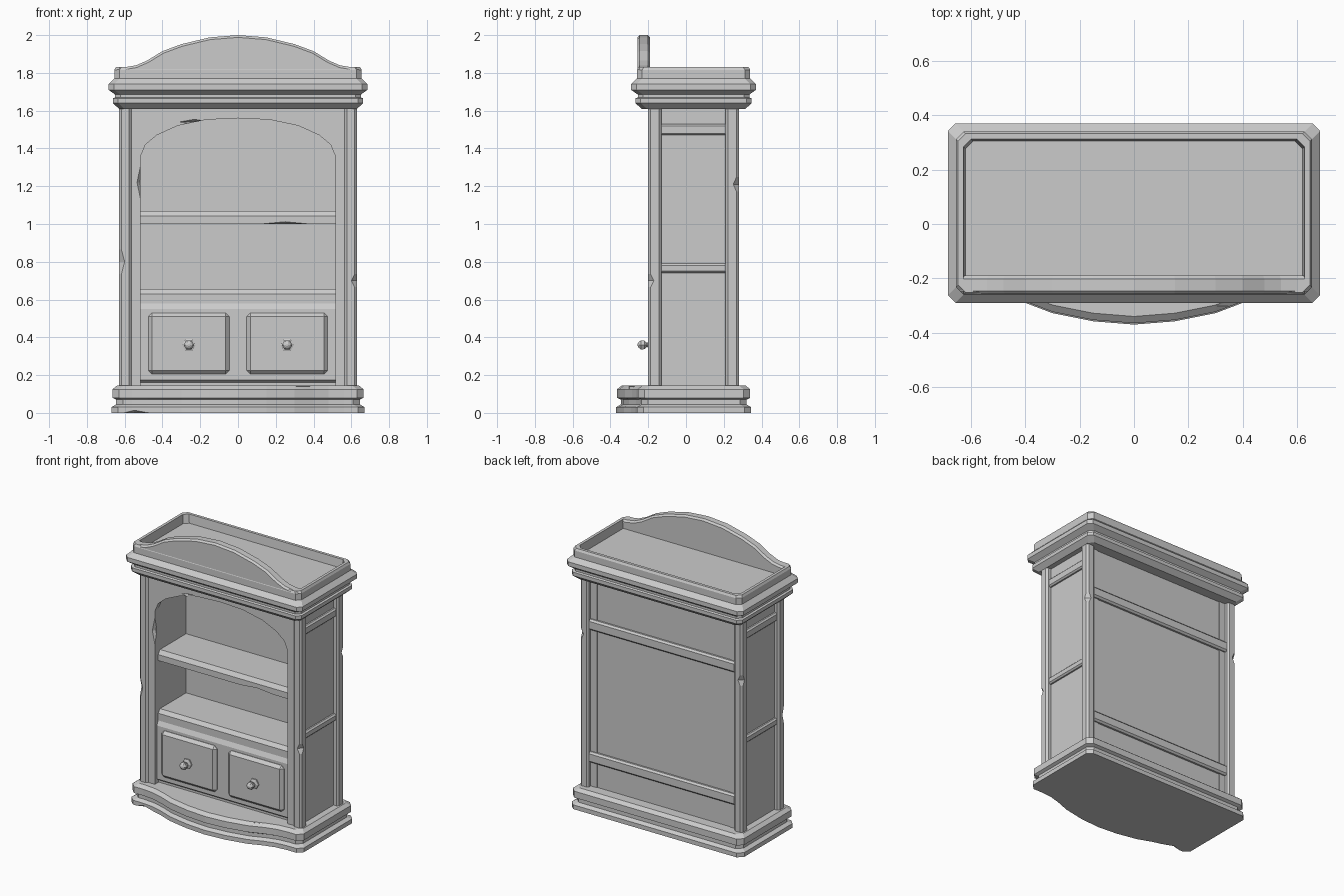
import bpy, bmesh
from mathutils import Vector

old = bpy.data.objects.get("Cube")
if old:
    bpy.data.objects.remove(old, do_unlink=True)

mat = bpy.data.materials.new("plain grey")
mat.use_nodes = True
GREY = (0.6, 0.6, 0.6, 1)
mat.diffuse_color = GREY
mat.node_tree.nodes["Principled BSDF"].inputs["Base Color"].default_value = GREY


def finish(name, bm, bevel=0):
    bmesh.ops.recalc_face_normals(bm, faces=bm.faces)
    me = bpy.data.meshes.new(name)
    bm.to_mesh(me)
    bm.free()
    me.materials.append(mat)
    ob = bpy.data.objects.new(name, me)
    bpy.context.collection.objects.link(ob)
    if bevel:
        m = ob.modifiers.new("bevel", "BEVEL")
        m.width, m.segments, m.limit_method = bevel, 1, "ANGLE"
    return ob


def loft(name, rings, bevel=0):
    """Skin a stack of equal rings and cap both ends."""
    bm = bmesh.new()
    loops = [[bm.verts.new(p) for p in r] for r in rings]
    n = len(loops[0])
    for a, b in zip(loops, loops[1:]):
        for i in range(n):
            j = (i + 1) % n
            bm.faces.new((a[i], a[j], b[j], b[i]))
    bm.faces.new(loops[0][::-1])
    bm.faces.new(loops[-1])
    return finish(name, bm, bevel)


def box(name, x, y, z, bevel=0):
    ring = [(x[0], y[0]), (x[1], y[0]), (x[1], y[1]), (x[0], y[1])]
    return loft(name, [[(a, b, h) for a, b in ring] for h in z], bevel)


def along_x(name, profile, half):
    return loft(name, [[(x, y, z) for y, z in profile] for x in (-half, half)])


def along_y(name, profile, y0, y1, bevel=0):
    return loft(name, [[(x, y, z) for x, z in profile] for y in (y0, y1)], bevel)


def mirrored(half):
    """Half a curve from the centre outward, made into a left to right curve."""
    return [(-x, v) for x, v in half[:0:-1]] + half


def chip(ob, spots):
    """Knock worn nicks out of edges: each spot is centre, radii."""
    cutters = []
    for c, r in spots:
        bm = bmesh.new()
        for axis in range(3):
            for s in (-1, 1):
                p = Vector(c)
                p[axis] += s * r[axis]
                bm.verts.new(p)
        bmesh.ops.convex_hull(bm, input=bm.verts)
        cut = finish("chip_cutter", bm)
        cut.hide_render = True
        m = ob.modifiers.new("chip", "BOOLEAN")
        m.operation, m.solver, m.object = "DIFFERENCE", "EXACT", cut
        cutters.append(cut)
    deps = bpy.context.evaluated_depsgraph_get()
    me = bpy.data.meshes.new_from_object(ob.evaluated_get(deps))
    ob.modifiers.clear()
    ob.data = me
    for cut in cutters:
        bpy.data.objects.remove(cut, do_unlink=True)


# Plinth with a serpentine front
front = mirrored([(0, -.37), (.15, -.358), (.3, -.328), (.4, -.29), (.48, -.268), (.56, -.26)])


def plinth_ring(z, d):
    x, back, end, c = .67 - d, .345 - d, -.26 + d, .035
    ring = [(-x, end + c), (-x + c, end)] + [(a, b + d) for a, b in front]
    ring += [(x - c, end), (x, end + c), (x, back - c), (x - c, back), (-x + c, back), (-x, back - c)]
    return [(a, b, z) for a, b in ring]


steps = [(0, 0), (.03, 0), (.045, .025), (.07, .025), (.08, .005), (.125, .005), (.145, .03)]
plinth = loft("plinth", [plinth_ring(z, d) for z, d in steps])
chip(plinth, [((-.55, -.27, 0), (.08, .03, .02)), ((.38, -.3, .14), (.08, .03, .02))])


# Cornice, ending in a shallow tray on top
def cornice_ring(z, d):
    x, y0, y1, c = .685 - d, -.29 + d, .37 - d, .028
    ring = [(-x, y0 + c), (-x + c, y0), (x - c, y0), (x, y0 + c),
            (x, y1 - c), (x - c, y1), (-x + c, y1), (-x, y1 - c)]
    return [(a, b, z) for a, b in ring]


steps = [(1.61, .055), (1.64, .022), (1.665, .022), (1.67, .035), (1.685, .035), (1.71, 0),
         (1.74, 0), (1.77, .03), (1.815, .03), (1.83, .038), (1.83, .058), (1.77, .065)]
loft("cornice", [cornice_ring(z, d) for z, d in steps])

# Curved crest board
crest = mirrored([(0, 2), (.15, 1.988), (.3, 1.952), (.4, 1.915), (.48, 1.866), (.54, 1.84), (.6, 1.83), (.64, 1.83)])
along_y("crest_board", [(-.64, 1.75)] + crest + [(.64, 1.75)], -.258, -.19, .012)

# Corner posts with worn edges
for s, side in ((-1, "right"), (1, "left")):
    xs = sorted((s * .565, s * .63))
    post = box("front_post_" + side, xs, (-.2, -.13), (.13, 1.63), .013)
    z, h = (.8, .17) if s < 0 else (.7, .09)
    chip(post, [((s * .64, -.205, z), (.045, .045, h))])
    post = box("back_post_" + side, xs, (.21, .28), (.13, 1.63), .013)
    chip(post, [((s * .64, .285, 1.21), (.045, .045, .1))])

    # Side panels and rails
    box("side_panel_" + side, sorted((s * .515, s * .595)), (-.17, .25), (.13, 1.63))
    for z0, z1 in ((.74, .79), (1.47, 1.53)):
        box("side_rail_" + side, sorted((s * .55, s * .615)), (-.14, .22), (z0, z1), .01)

# Face frame with an arched opening
arch = mirrored([(0, 1.56), (.17, 1.552), (.32, 1.52), (.43, 1.47), (.49, 1.42), (.515, 1.36)])
outline = [(-.58, .13), (-.58, 1.63), (.58, 1.63), (.58, .13), (.515, .13)]
frame = along_y("face_frame", outline + arch[::-1] + [(-.515, .13)], -.187, -.15)
chip(frame, [((-.512, -.19, 1.22), (.025, .03, .12)), ((-.23, -.19, 1.54), (.09, .03, .016))])

# Back panel and rails
box("back_panel", (-.59, .59), (.16, .245), (.13, 1.63))
for z in (.35, 1.28):
    box("back_rail", (-.575, .575), (.22, .27), (z - .035, z + .04), .012)

# Drawer case whose top is the lower shelf
case = [(.18, .13), (-.145, .13), (-.145, .16), (-.165, .175), (-.165, .55),
        (-.15, .58), (-.15, .63), (-.13, .655), (.18, .655)]
along_x("drawer_case", case, .52)

# Upper shelf
shelf = along_x("upper_shelf", [(.18, 1), (-.15, 1), (-.15, 1.042), (-.13, 1.07), (.18, 1.07)], .52)
chip(shelf, [((.25, -.155, .998), (.17, .04, .016))])

# Drawers and knobs
for s, side in ((-1, "right"), (1, "left")):
    cx, cz = s * .26, .365
    box("drawer_" + side, (cx - .215, cx + .215), (-.188, -.1), (cz - .16, cz + .165), .02)
    turned = [(-.18, .036), (-.196, .036), (-.203, .014), (-.21, .014),
              (-.22, .026), (-.238, .028), (-.25, .018), (-.256, .006)]
    hexagon = [(1, 0), (.5, .866), (-.5, .866), (-1, 0), (-.5, -.866), (.5, -.866)]
    loft("knob_" + side, [[(cx + r * a, y, .36 + r * b) for a, b in hexagon] for y, r in turned])
